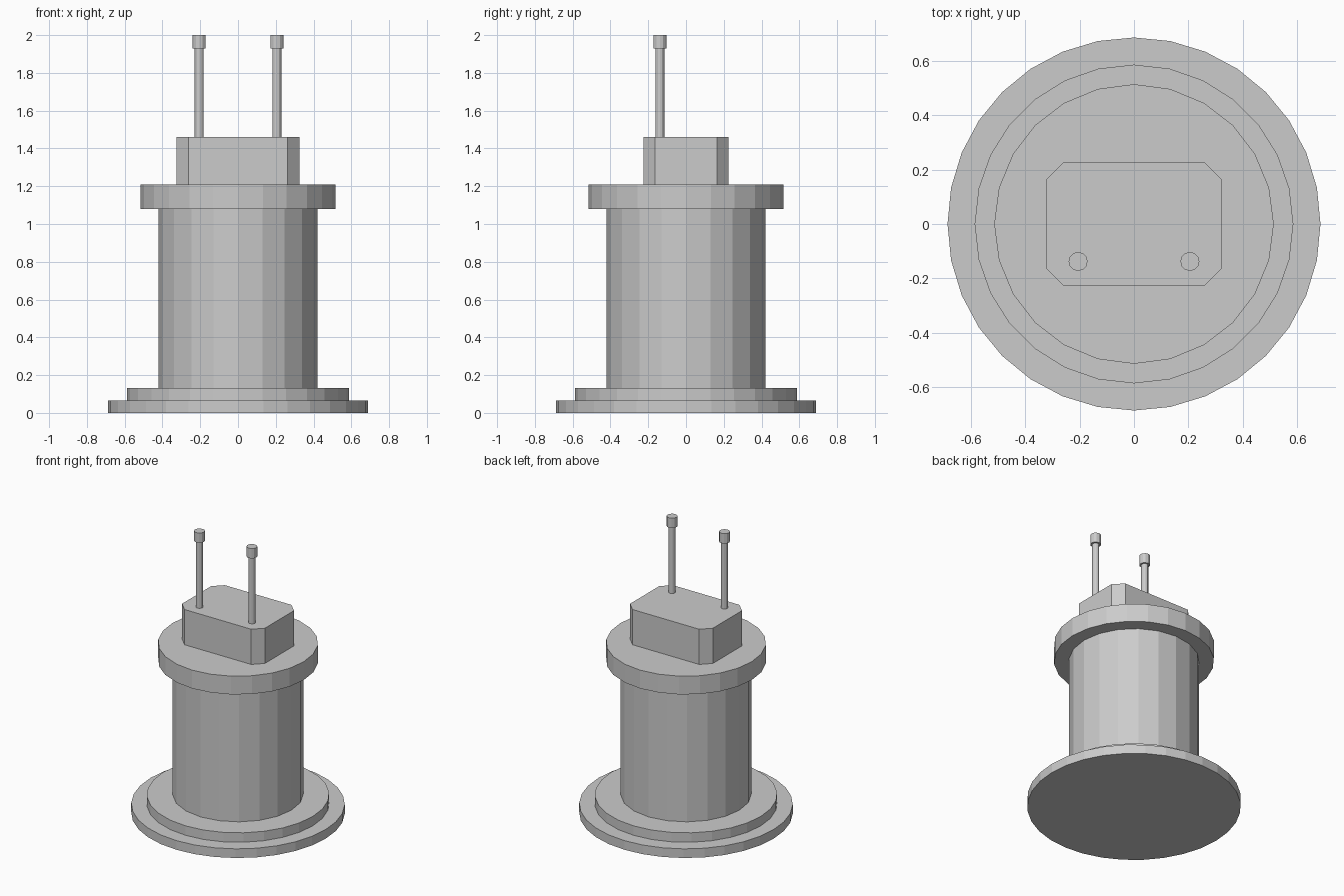
import bpy, bmesh, math

if "Cube" in bpy.data.objects:
    bpy.data.objects.remove(bpy.data.objects["Cube"])

grey = bpy.data.materials.new("plain_grey")
grey.diffuse_color = (0.6, 0.6, 0.6, 1)
grey.use_nodes = True
grey.node_tree.nodes["Principled BSDF"].inputs["Base Color"].default_value = grey.diffuse_color


def prism(name, outline, z0, z1):
    """Extrude a flat outline from z0 to z1."""
    bm = bmesh.new()
    face = bm.faces.new([bm.verts.new((x, y, z0)) for x, y in outline])
    top = bmesh.ops.extrude_face_region(bm, geom=[face])["geom"]
    bmesh.ops.translate(bm, vec=(0, 0, z1 - z0),
                        verts=[v for v in top if isinstance(v, bmesh.types.BMVert)])
    bmesh.ops.recalc_face_normals(bm, faces=bm.faces)
    mesh = bpy.data.meshes.new(name)
    bm.to_mesh(mesh)
    bm.free()
    mesh.materials.append(grey)
    obj = bpy.data.objects.new(name, mesh)
    bpy.context.collection.objects.link(obj)
    return obj


def disc(name, radius, sides, z0, z1, cx=0, cy=0):
    step = math.tau / sides
    return prism(name, [(cx + radius * math.cos(i * step), cy + radius * math.sin(i * step))
                        for i in range(sides)], z0, z1)


# stepped base, column and top flange
disc("base_plate", 0.687, 32, 0, 0.065)
disc("base_step", 0.587, 28, 0.065, 0.132)
disc("column", 0.42, 20, 0.132, 1.08)
disc("top_flange", 0.515, 24, 1.08, 1.21)

# housing block with chamfered vertical corners
w, d, c = 0.325, 0.226, 0.063
prism("housing", [(w, -d + c), (w, d - c), (w - c, d), (-w + c, d),
                  (-w, d - c), (-w, -d + c), (-w + c, -d), (w - c, -d)], 1.21, 1.46)

# pair of thin rods with caps
for side, sx in (("left", -1), ("right", 1)):
    disc(side + "_rod", 0.023, 12, 1.46, 1.93, sx * 0.206, -0.138)
    disc(side + "_rod_cap", 0.035, 12, 1.93, 2.0, sx * 0.206, -0.138)
